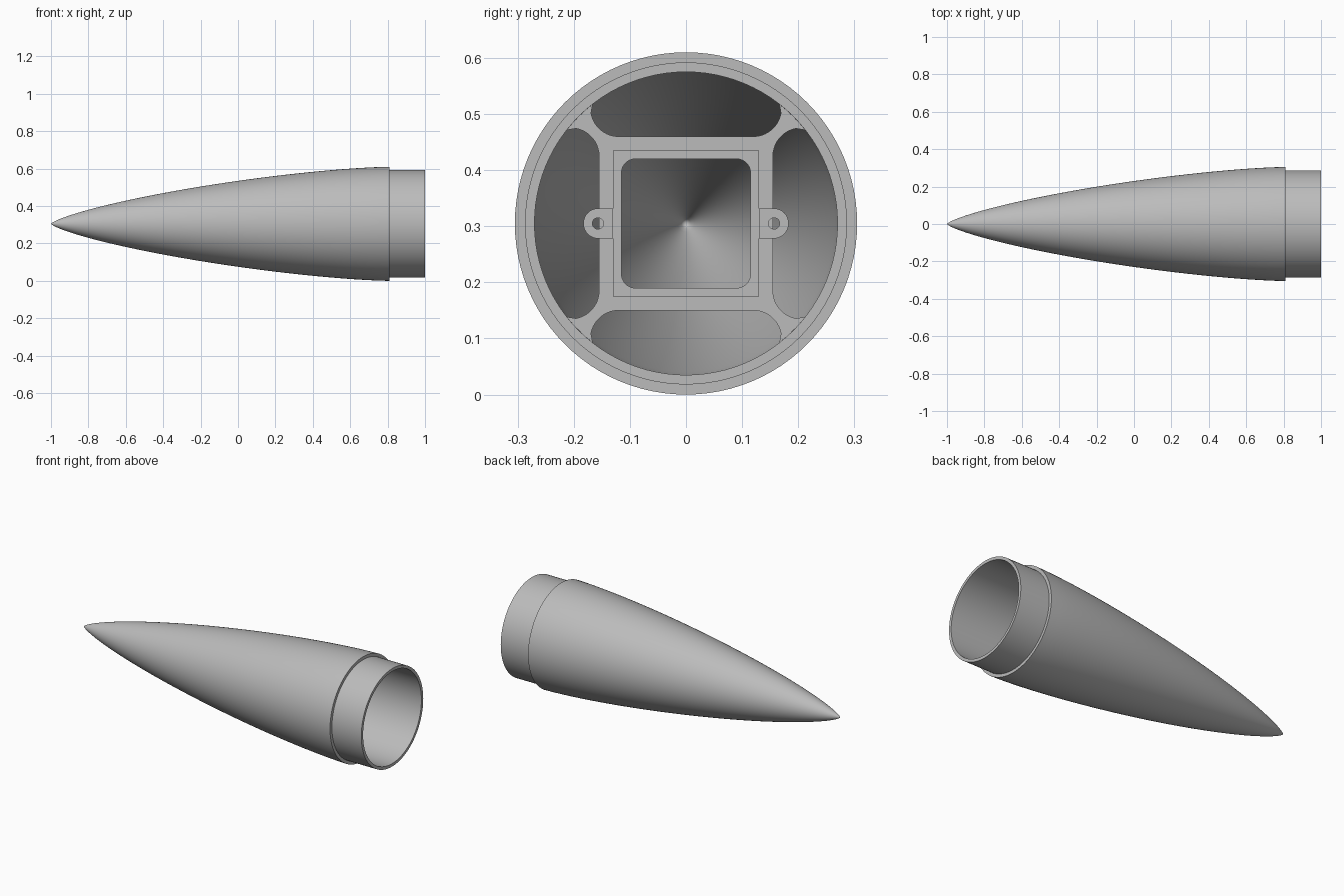
import bpy
import bmesh
from math import pi, sin, cos, acos, sqrt, radians
from mathutils import Matrix, Vector

if "Cube" in bpy.data.objects:
    bpy.data.objects.remove(bpy.data.objects["Cube"])

AXIS_Z = 0.305      # height of the centre line
BASE_R = 0.305      # widest radius of the cone
BASE_X = 0.81       # where the cone ends and the collar begins
BORE_R = 0.27       # inside radius of the collar
WALL = 0.016

grey = bpy.data.materials.new("plain grey")
grey.use_nodes = True
grey.diffuse_color = (0.5, 0.5, 0.5, 1)
grey.node_tree.nodes["Principled BSDF"].inputs["Base Color"].default_value = (0.5, 0.5, 0.5, 1)

# local x, y, z become world y, z, x
ALONG_X = Matrix(((0, 0, 1, 0), (1, 0, 0, 0), (0, 1, 0, AXIS_Z), (0, 0, 0, 1)))


def smooth(obj):
    bpy.ops.object.select_all(action="DESELECT")
    obj.select_set(True)
    bpy.context.view_layer.objects.active = obj
    bpy.ops.object.shade_smooth_by_angle(angle=radians(30))


def lathe(name, profile, steps=96):
    """Spin (x, radius) points around the centre line."""
    bm = bmesh.new()
    verts = [bm.verts.new((x, 0, r)) for x, r in profile]
    edges = [bm.edges.new(pair) for pair in zip(verts, verts[1:])]
    bmesh.ops.spin(bm, geom=verts + edges, cent=(0, 0, 0), axis=(1, 0, 0),
                   angle=2 * pi, steps=steps, use_merge=True)
    bmesh.ops.remove_doubles(bm, verts=bm.verts, dist=1e-5)
    bmesh.ops.recalc_face_normals(bm, faces=bm.faces)
    mesh = bpy.data.meshes.new(name)
    bm.to_mesh(mesh)
    bm.free()
    obj = bpy.data.objects.new(name, mesh)
    obj.location.z = AXIS_Z
    bpy.context.collection.objects.link(obj)
    mesh.materials.append(grey)
    smooth(obj)


def plate(name, outlines, x0, x1):
    """Fill flat outlines (inner ones are holes) and thicken from x0 to x1."""
    curve = bpy.data.curves.new(name, "CURVE")
    curve.dimensions = "2D"
    curve.fill_mode = "BOTH"
    curve.extrude = (x1 - x0) / 2
    for points in outlines:
        spline = curve.splines.new("POLY")
        spline.points.add(len(points) - 1)
        for p, (u, v) in zip(spline.points, points):
            p.co = (u, v, 0, 1)
        spline.use_cyclic_u = True
    curve.materials.append(grey)
    obj = bpy.data.objects.new(name, curve)
    bpy.context.collection.objects.link(obj)
    obj.matrix_world = Matrix.Translation(((x0 + x1) / 2, 0, 0)) @ ALONG_X
    bpy.ops.object.select_all(action="DESELECT")
    obj.select_set(True)
    bpy.context.view_layer.objects.active = obj
    bpy.ops.object.convert(target="MESH")
    smooth(bpy.context.object)


def arc(cx, cy, r, start, end, n=10):
    angles = [radians(start + (end - start) * i / n) for i in range(n + 1)]
    return [(cx + r * cos(a), cy + r * sin(a)) for a in angles]


def rounded_square(half, r):
    c = half - r
    corners = ((c, c, 0), (-c, c, 90), (-c, -c, 180), (c, -c, 270))
    return [p for x, y, a in corners for p in arc(x, y, r, a, a + 90)]


def square(half):
    return [(half, half), (-half, half), (-half, -half), (half, -half)]


def cone_radius(x):
    a = acos(max(-1, min(1, 1 - 2 * (x + 1) / (BASE_X + 1))))
    return BASE_R * sqrt(max(0, a - sin(2 * a) / 2) / pi)


# Hollow shell: outer curve, step, collar, bore and inner curve
N = 48
xs = [-1 + (BASE_X + 1) * (i / N) ** 1.5 for i in range(N + 1)]
outer = [(x, cone_radius(x)) for x in xs]
inner = [(x, min(BORE_R, cone_radius(x) - WALL)) for x in xs if cone_radius(x) > WALL + 0.005]
tip = [(inner[0][0] - 0.01, 0)]
lathe("nose_shell", outer + [(BASE_X, 0.287), (1, 0.287), (1, BORE_R)] + inner[::-1] + tip)

# Internal frame: four arms reaching the wall, with a scooped gap on each side
side = arc(-0.12, 0.205, 0.05, 190, 270) + arc(0.12, 0.205, 0.05, 270, 350)
side = [(-0.166, 0.215)] + side + [(0.166, 0.215)]
outline = []
for k in range(4):
    turn = Matrix.Rotation(-k * pi / 2, 2)
    for p in side + arc(0, 0, 0.273, 52, 38, 4):
        outline.append(tuple(turn @ Vector(p)))
plate("support_frame", [outline, square(0.128)], 0.42, 0.51)

# Square sleeve through the middle of the frame
plate("square_sleeve", [square(0.13), rounded_square(0.115, 0.025)], 0.40, 0.515)

# Screw lugs on both sides of the sleeve
for name, s in (("left", 1), ("right", -1)):
    lug = [(0.13, -0.027)] + arc(0.156, 0, 0.027, -90, 90, 16) + [(0.13, 0.027)]
    hole = arc(0.157, 0, 0.01, 0, 345, 23)
    plate("lug_" + name, [[(s * u, v) for u, v in ring] for ring in (lug, hole)], 0.44, 0.52)
